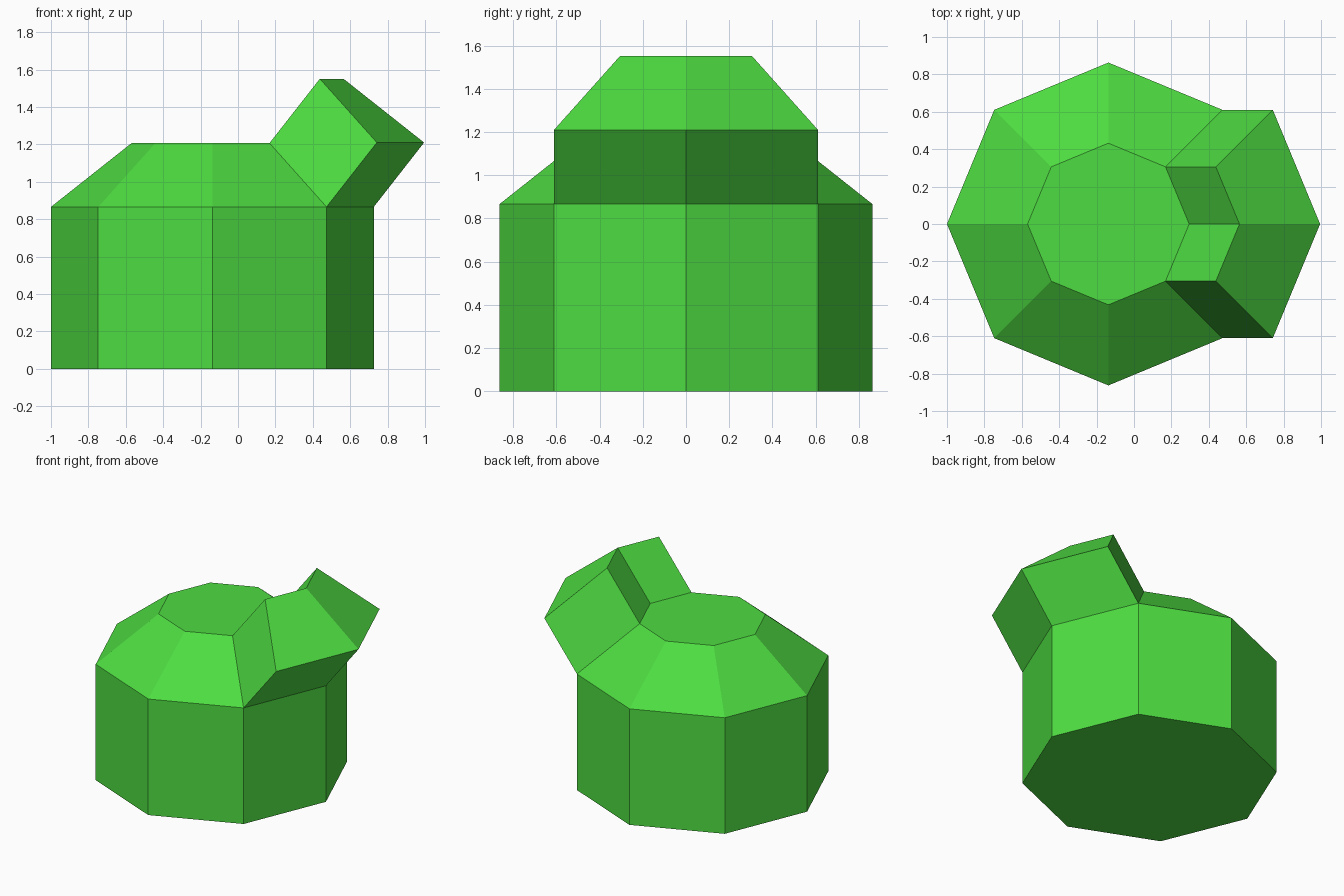
import bpy, bmesh, math
from mathutils import Vector

if "Cube" in bpy.data.objects:
    bpy.data.objects.remove(bpy.data.objects["Cube"])

SIDES, CX, R, R_TOP = 8, -0.137, 0.863, 0.432
Z_SHOULDER, Z_TOP = 0.866, 1.207

green = bpy.data.materials.new("green")
green.diffuse_color = (0.076, 0.72, 0.053, 1)
green.use_nodes = True
green.node_tree.nodes["Principled BSDF"].inputs["Base Color"].default_value = green.diffuse_color

bm = bmesh.new()


def ring(radius, z):
    return [bm.verts.new((CX + radius * math.cos(math.tau * i / SIDES),
                          radius * math.sin(math.tau * i / SIDES), z))
            for i in range(SIDES)]


def bridge(low, high):
    return [bm.faces.new((low[i], low[(i + 1) % SIDES],
                          high[(i + 1) % SIDES], high[i]))
            for i in range(SIDES)]


# Octagonal body with a sloped shoulder and closed ends
base, shoulder, top = ring(R, 0), ring(R, Z_SHOULDER), ring(R_TOP, Z_TOP)
bm.faces.new(base[::-1])
bm.faces.new(top)
bridge(base, shoulder)
slopes = bridge(shoulder, top)

# Spout: the two slope faces on the +x side, extruded outward
spout = [slopes[0], slopes[-1]]
result = bmesh.ops.extrude_face_region(bm, geom=spout)
bmesh.ops.translate(bm, vec=Vector((0.269, 0, 0.344)),
                    verts=[g for g in result["geom"]
                           if isinstance(g, bmesh.types.BMVert)])
leftover = [f for f in spout if f.is_valid]
if leftover:
    bmesh.ops.delete(bm, geom=leftover, context='FACES')
bmesh.ops.recalc_face_normals(bm, faces=bm.faces[:])

mesh = bpy.data.meshes.new("pot_with_spout")
bm.to_mesh(mesh)
bm.free()
mesh.materials.append(green)
pot = bpy.data.objects.new("pot_with_spout", mesh)
bpy.context.collection.objects.link(pot)
